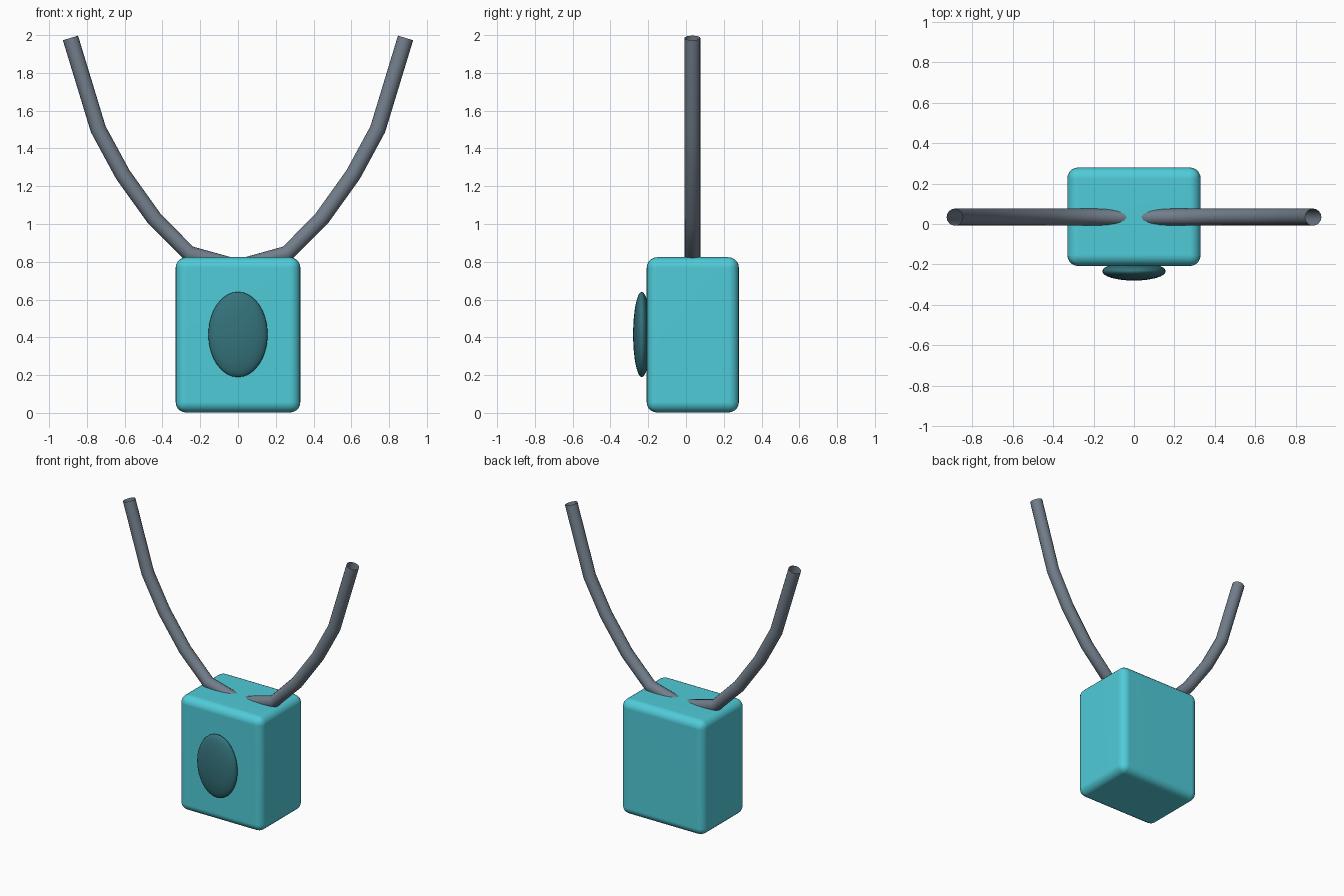
import bpy

if "Cube" in bpy.data.objects:
    bpy.data.objects.remove(bpy.data.objects["Cube"])


def paint(obj, name, color):
    mat = bpy.data.materials.new(name)
    mat.diffuse_color = (*color, 1)
    mat.use_nodes = True
    mat.node_tree.nodes["Principled BSDF"].inputs["Base Color"].default_value = mat.diffuse_color
    obj.data.materials.append(mat)


# Pendant body: rounded box
bpy.ops.mesh.primitive_cube_add(size=1, location=(0, 0.036, 0.413))
body = bpy.context.object
body.name = "pendant_body"
body.scale = (0.66, 0.488, 0.822)
bpy.ops.object.transform_apply(location=False, rotation=False, scale=True)
bevel = body.modifiers.new("rounded_edges", 'BEVEL')
bevel.width = 0.055
bevel.segments = 5
bpy.ops.object.shade_smooth()
normals = body.modifiers.new("flat_sides", 'WEIGHTED_NORMAL')
normals.keep_sharp = True
paint(body, "turquoise", (0.08, 0.6, 0.69))

# Oval button half sunk into the front
bpy.ops.mesh.primitive_uv_sphere_add(segments=32, ring_count=16, radius=1,
                                     location=(0, -0.234, 0.415))
button = bpy.context.object
button.name = "front_button"
button.scale = (0.157, 0.046, 0.226)
bpy.ops.object.transform_apply(location=False, rotation=False, scale=True)
bpy.ops.object.shade_smooth()
paint(button, "dark_teal", (0.035, 0.17, 0.2))

# Neck cord: open tube along a mirrored path, dipping into the body
side = [(0.887, 1.985), (0.74, 1.502), (0.61, 1.262), (0.444, 1.03), (0.26, 0.844)]
path = [(-x, z) for x, z in side] + [(0, 0.772)] + side[::-1]
curve = bpy.data.curves.new("neck_cord", 'CURVE')
curve.dimensions = '3D'
curve.bevel_depth = 0.042
curve.bevel_resolution = 6
curve.use_fill_caps = False
spline = curve.splines.new('POLY')
spline.points.add(len(path) - 1)
for point, (x, z) in zip(spline.points, path):
    point.co = (x, 0.034, z, 1)
spline.use_smooth = True
cord = bpy.data.objects.new("neck_cord", curve)
bpy.context.collection.objects.link(cord)
paint(cord, "slate", (0.17, 0.21, 0.26))
